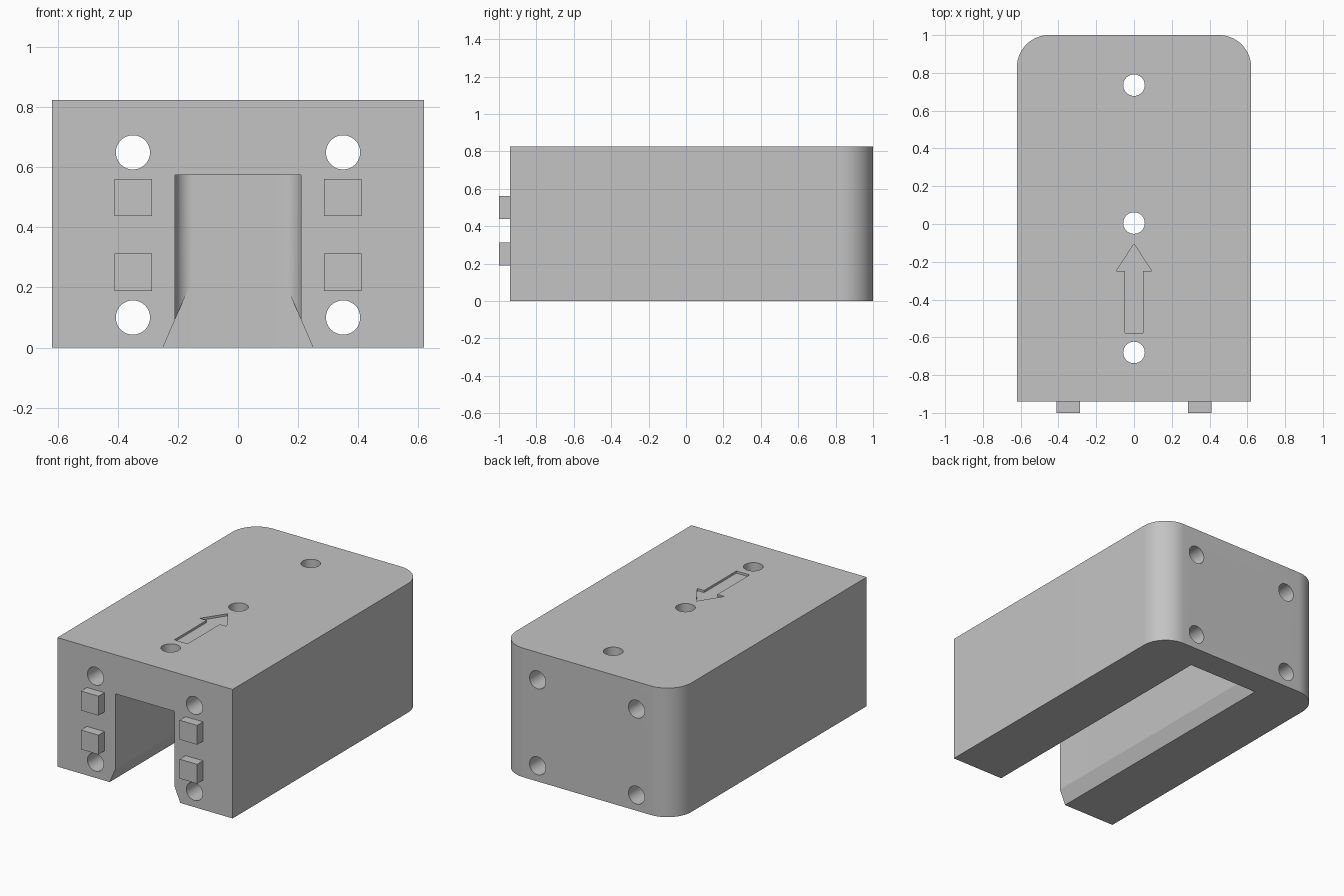
import bpy, bmesh, math
from mathutils import Vector

if "Cube" in bpy.data.objects:
    bpy.data.objects.remove(bpy.data.objects["Cube"], do_unlink=True)

grey = bpy.data.materials.new("light_grey_plastic")
grey.use_nodes = True
colour = (0.55, 0.55, 0.55, 1)
grey.diffuse_color = colour
grey.node_tree.nodes["Principled BSDF"].inputs["Base Color"].default_value = colour

FRONT, BACK, HALF, TOP = -0.94, 1.0, 0.62, 0.825
CHANNEL_BACK = 0.83


def prism(name, points, offset):
    """Extrude a planar outline along an offset vector."""
    bm = bmesh.new()
    face = bm.faces.new([bm.verts.new(p) for p in points])
    new = bmesh.ops.extrude_face_region(bm, geom=[face])["geom"]
    verts = [v for v in new if isinstance(v, bmesh.types.BMVert)]
    bmesh.ops.translate(bm, verts=verts, vec=Vector(offset))
    bmesh.ops.recalc_face_normals(bm, faces=bm.faces)
    mesh = bpy.data.meshes.new(name)
    bm.to_mesh(mesh)
    bm.free()
    mesh.materials.append(grey)
    obj = bpy.data.objects.new(name, mesh)
    bpy.context.collection.objects.link(obj)
    return obj


def round_back(half, front, back, radius, z, steps=16):
    """Rectangle outline with its two back corners rounded."""
    pts = [(-half, front, z), (half, front, z)]
    for side, start in ((1, 0), (-1, math.pi / 2)):
        for i in range(steps + 1):
            a = start + i * math.pi / 2 / steps
            pts.append((side * (half - radius) + radius * math.cos(a),
                        back - radius + radius * math.sin(a), z))
    return pts


def ring(radius, place, steps=48):
    angles = [2 * math.pi * i / steps for i in range(steps)]
    return [place(radius * math.cos(a), radius * math.sin(a)) for a in angles]


# Main block
housing = prism("housing", round_back(HALF, FRONT, BACK, 0.17, 0), (0, 0, TOP))

# Open channel with a flared lower mouth
cutters = [prism("channel_cutter",
                 round_back(0.21, FRONT - 0.1, CHANNEL_BACK, 0.058, -0.1),
                 (0, 0, 0.675))]
flare = [(-0.293, -0.1), (0.293, -0.1), (0.142, 0.25), (-0.142, 0.25)]
cutters.append(prism("flare_cutter", [(x, FRONT - 0.05, z) for x, z in flare],
                     (0, CHANNEL_BACK - 0.0005 - FRONT + 0.05, 0)))

# Lengthwise bolt holes
for x in (-0.35, 0.35):
    for z in (0.1, 0.65):
        outline = ring(0.057, lambda u, v: (x + u, FRONT - 0.1, z + v))
        cutters.append(prism("bolt_hole_cutter", outline, (0, 2.2, 0)))

# Holes through the roof into the channel
for y in (-0.68, 0.005, 0.735):
    outline = ring(0.057, lambda u, v: (u, y + v, 0.5))
    cutters.append(prism("roof_hole_cutter", outline, (0, 0, 0.5)))

# Engraved direction arrow
half_arrow = [(0.047, -0.576), (0.047, -0.25), (0.095, -0.25)]
arrow = half_arrow + [(0, -0.106)] + [(-x, y) for x, y in reversed(half_arrow)]
cutters.append(prism("arrow_cutter", [(x, y, TOP - 0.014) for x, y in arrow],
                     (0, 0, 0.1)))

bpy.context.view_layer.objects.active = housing
for cutter in cutters:
    cutter.hide_render = True
    mod = housing.modifiers.new(cutter.name, "BOOLEAN")
    mod.operation = "DIFFERENCE"
    mod.solver = "EXACT"
    mod.object = cutter
    bpy.ops.object.modifier_apply(modifier=mod.name)
    bpy.data.objects.remove(cutter, do_unlink=True)

bpy.ops.object.select_all(action="DESELECT")
housing.select_set(True)
bpy.ops.object.shade_smooth_by_angle(angle=math.radians(20))

# Square locating pegs on the front
for side, x in (("left", 0.349), ("right", -0.349)):
    for level, z in (("lower", 0.251), ("upper", 0.5)):
        r = 0.062
        square = [(x + u * r, -1.0, z + v * r)
                  for u, v in ((-1, -1), (1, -1), (1, 1), (-1, 1))]
        prism(f"{level}_{side}_peg", square, (0, 0.06, 0))
